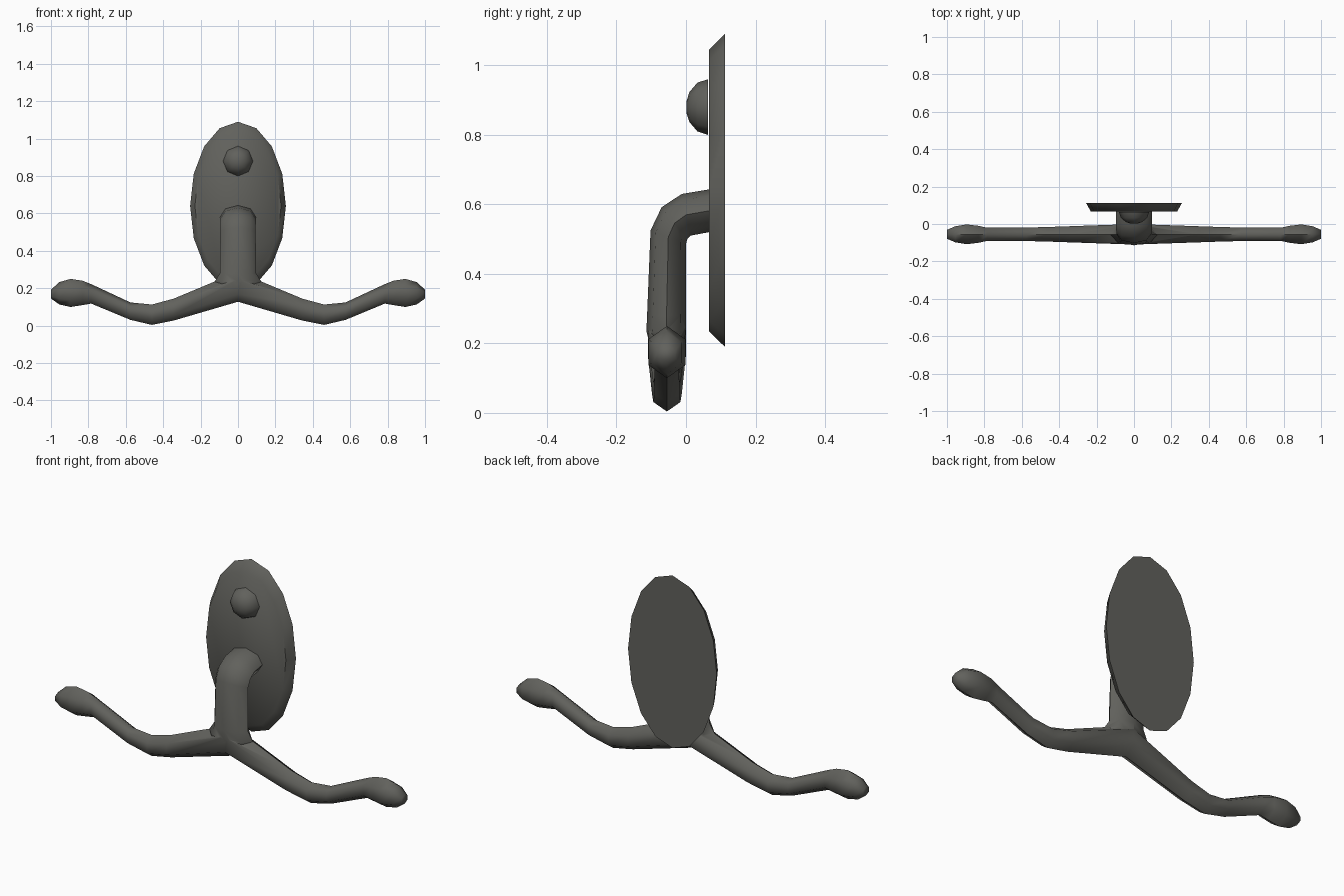
import bpy, bmesh, math
from mathutils import Vector

if "Cube" in bpy.data.objects:
    bpy.data.objects.remove(bpy.data.objects["Cube"])

metal = bpy.data.materials.new("dark grey metal")
metal.diffuse_color = (0.12, 0.12, 0.108, 1)
metal.use_nodes = True
metal.node_tree.nodes["Principled BSDF"].inputs["Base Color"].default_value = metal.diffuse_color


def loft(name, rings):
    """Skin a list of equal-sized point rings and cap both ends."""
    bm = bmesh.new()
    vs = [[bm.verts.new(p) for p in ring] for ring in rings]
    n = len(vs[0])
    for a, b in zip(vs, vs[1:]):
        for i in range(n):
            j = (i + 1) % n
            bm.faces.new((a[i], a[j], b[j], b[i]))
    bm.faces.new(vs[0])
    bm.faces.new(vs[-1])
    bmesh.ops.recalc_face_normals(bm, faces=bm.faces)
    me = bpy.data.meshes.new(name)
    bm.to_mesh(me)
    bm.free()
    ob = bpy.data.objects.new(name, me)
    bpy.context.collection.objects.link(ob)
    me.materials.append(metal)
    return ob


def ring(p, q, side, n):
    """Elliptical ring spanning p to q, with half width vector side."""
    p, q, side = Vector(p), Vector(q), Vector(side)
    mid, half = (p + q) / 2, (p - q) / 2
    return [mid + half * math.cos(2 * math.pi * i / n)
            + side * math.sin(2 * math.pi * i / n) for i in range(n)]


def smooth(ob, angle):
    bpy.ops.object.select_all(action='DESELECT')
    ob.select_set(True)
    bpy.context.view_layer.objects.active = ob
    bpy.ops.object.shade_smooth_by_angle(angle=math.radians(angle))


# oval wall plate with bevelled front
plate = loft("wall_plate", [
    ring((0, y, 0.64 + 0.45 * s), (0, y, 0.64 - 0.45 * s), (0.256 * s, 0, 0), 16)
    for y, s in ((0.112, 1), (0.066, 0.9))])
smooth(plate, 60)

# domed screw head
screw = loft("screw_head", [
    ring((0, 0.063 - 0.063 * math.sin(a), 0.88 + 0.08 * math.cos(a)),
         (0, 0.063 - 0.063 * math.sin(a), 0.88 - 0.08 * math.cos(a)),
         (0.08 * math.cos(a), 0, 0), 8)
    for a in (0, 0.5, 1.0, 1.35)])
smooth(screw, 60)

# double arm with knob ends: x, top z, bottom z, half depth
half_arm = [
    (0.345, 0.144, 0.027, 0.043), (0.46, 0.113, 0.004, 0.039),
    (0.575, 0.124, 0.031, 0.036), (0.785, 0.222, 0.118, 0.035),
    (0.83, 0.240, 0.110, 0.045), (0.895, 0.250, 0.100, 0.053),
    (0.955, 0.233, 0.113, 0.043), (1.0, 0.192, 0.145, 0.024)]
arm = ([(-x, t, b, d) for x, t, b, d in reversed(half_arm)]
       + [(0, 0.288, 0.128, 0.055)] + half_arm)
hook = loft("hook", [ring((x, -0.055, t), (x, -0.055, b), (0, d / 0.866, 0), 6)
                     for x, t, b, d in arm])

# bent stem: outer (y, z), inner (y, z), half width
path = [
    ((0.09, 0.645), (0.09, 0.522), 0.095), ((0.066, 0.643), (0.066, 0.52), 0.095),
    ((-0.012, 0.63), (0.013, 0.51), 0.095), ((-0.07, 0.592), (0.004, 0.5), 0.095),
    ((-0.102, 0.525), (0.0, 0.487), 0.094), ((-0.112, 0.28), (0.0, 0.28), 0.097),
    ((-0.114, 0.235), (0.0, 0.235), 0.125), ((-0.10, 0.18), (-0.01, 0.18), 0.11)]
stem = loft("stem", [ring((0, *o), (0, *i), (w, 0, 0), 8) for o, i, w in path])

# merge stem and arms into one piece
mod = hook.modifiers.new("join", 'BOOLEAN')
mod.operation = 'UNION'
mod.solver = 'EXACT'
mod.object = stem
bpy.context.view_layer.objects.active = hook
bpy.ops.object.modifier_apply(modifier=mod.name)
bpy.data.objects.remove(stem)
smooth(hook, 65)
